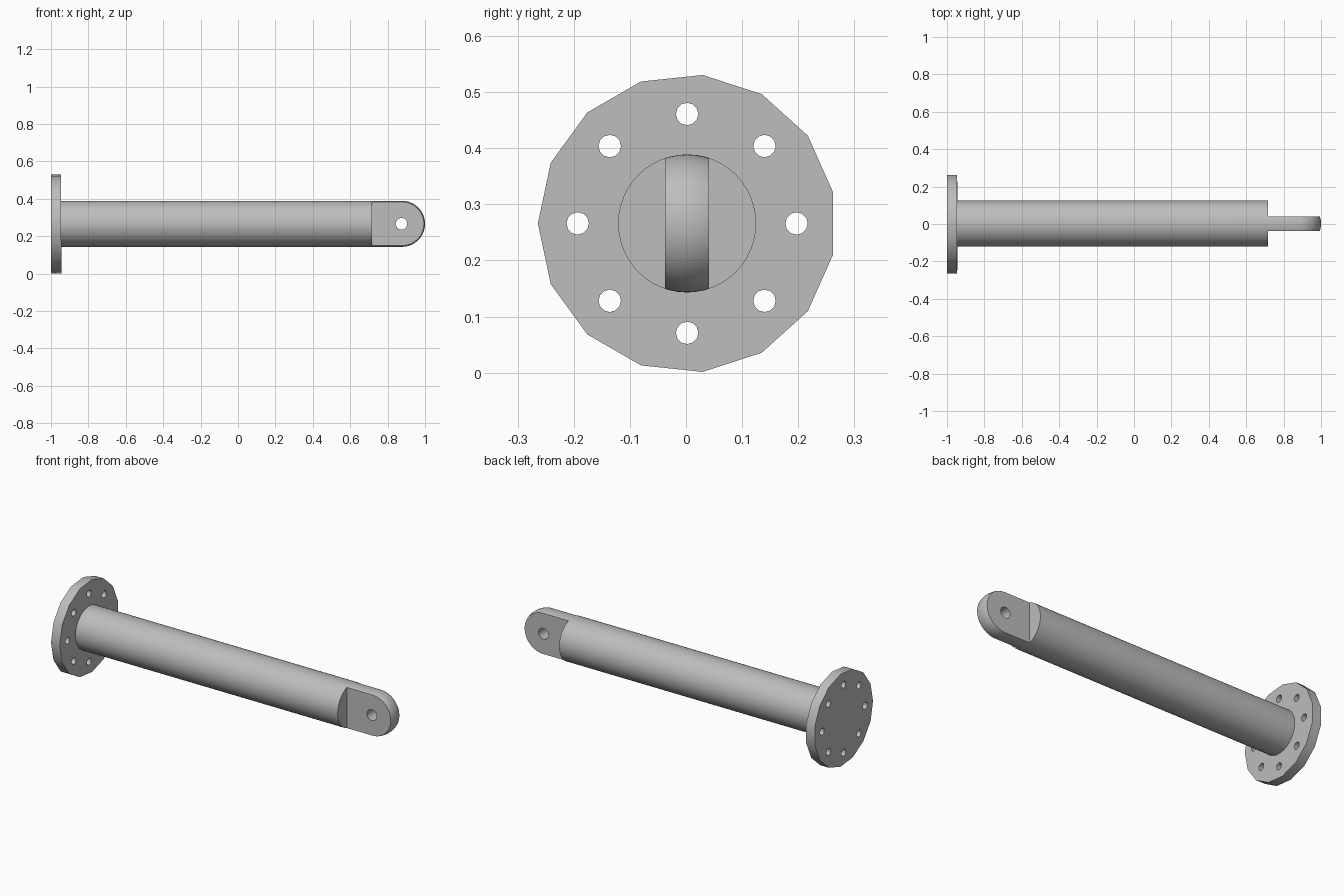
import bpy, bmesh
from math import pi, cos, sin, radians
from mathutils import Matrix, Vector

cube = bpy.data.objects.get("Cube")
if cube:
    bpy.data.objects.remove(cube, do_unlink=True)

AXIS = Vector((0, 0.002, 0.266))    # centre line of the rod
ROD_R, END_X = 0.123, 0.877         # rod radius, centre of the rounded end
FLAT, SHOULDER = 0.039, 0.716       # half thickness and start of the tab

steel = bpy.data.materials.new("grey steel")
steel.use_nodes = True
grey = (0.51, 0.51, 0.51, 1)
steel.diffuse_color = grey
steel.node_tree.nodes["Principled BSDF"].inputs["Base Color"].default_value = grey


def make(name, bm):
    bmesh.ops.recalc_face_normals(bm, faces=bm.faces)
    mesh = bpy.data.meshes.new(name)
    bm.to_mesh(mesh)
    bm.free()
    mesh.materials.append(steel)
    obj = bpy.data.objects.new(name, mesh)
    bpy.context.collection.objects.link(obj)
    obj.location = AXIS
    return obj


def add_cylinder(bm, centre, radius, depth, sides, turn):
    bmesh.ops.create_cone(bm, cap_ends=True, segments=sides, radius1=radius,
                          radius2=radius, depth=depth,
                          matrix=Matrix.Translation(centre) @ turn)


def cut(obj, cutter):
    cutter.hide_render = True
    mod = obj.modifiers.new("cut", "BOOLEAN")
    mod.operation, mod.solver, mod.object = "DIFFERENCE", "EXACT", cutter
    bpy.ops.object.select_all(action="DESELECT")
    bpy.context.view_layer.objects.active = obj
    obj.select_set(True)
    bpy.ops.object.modifier_apply(modifier=mod.name)
    bpy.data.objects.remove(cutter, do_unlink=True)


def smooth(obj):
    bpy.ops.object.select_all(action="DESELECT")
    bpy.context.view_layer.objects.active = obj
    obj.select_set(True)
    bpy.ops.object.shade_smooth_by_angle(angle=radians(30))


ALONG_X = Matrix.Rotation(pi / 2, 4, "Y")
ALONG_Y = Matrix.Rotation(pi / 2, 4, "X")

# Flange: fifteen-sided plate with one corner towards the front
bm = bmesh.new()
add_cylinder(bm, (-0.9725, 0, 0), 0.266, 0.055, 15, ALONG_X)
corner = max(bm.verts, key=lambda v: -v.co.y)
swing = Vector((-corner.co.y, corner.co.z)).angle_signed(Vector((1, 0)))
options = [Matrix.Rotation(s * swing, 3, "X") for s in (1, -1)]
spin = min(options, key=lambda m: (m @ corner.co).y)
bmesh.ops.rotate(bm, verts=bm.verts, cent=(0, 0, 0), matrix=spin)
flange = make("flange", bm)

# Ring of bolt holes
bm = bmesh.new()
for i in range(8):
    a = i * pi / 4
    add_cylinder(bm, (-0.97, 0.195 * cos(a), 0.195 * sin(a)), 0.02, 0.2, 12, ALONG_X)
cut(flange, make("bolt_hole_cutter", bm))
smooth(flange)

# Rod: revolved profile ending in a hemisphere
bm = bmesh.new()
profile = [(-0.96, 0), (-0.96, ROD_R)]
profile += [(END_X + ROD_R * sin(t * pi / 32), ROD_R * cos(t * pi / 32))
            for t in range(17)]
verts = [bm.verts.new((x, 0, r)) for x, r in profile]
edges = [bm.edges.new(pair) for pair in zip(verts, verts[1:])]
bmesh.ops.spin(bm, geom=verts + edges, cent=(0, 0, 0), axis=(1, 0, 0),
               angle=2 * pi, steps=48, use_duplicate=False)
bmesh.ops.remove_doubles(bm, verts=bm.verts, dist=1e-5)
rod = make("rod_with_tab", bm)

# Flats on both sides of the tab
bm = bmesh.new()
for side in (-1, 1):
    place = Matrix.Translation((SHOULDER + 0.25, side * (FLAT + 0.1), 0))
    bmesh.ops.create_cube(bm, size=1, matrix=place @ Matrix.Diagonal((0.5, 0.2, 0.5, 1)))
cut(rod, make("flat_cutter", bm))

# Pin hole through the tab
bm = bmesh.new()
add_cylinder(bm, (0.874, 0, 0), 0.031, 0.3, 24, ALONG_Y)
cut(rod, make("pin_hole_cutter", bm))
smooth(rod)
